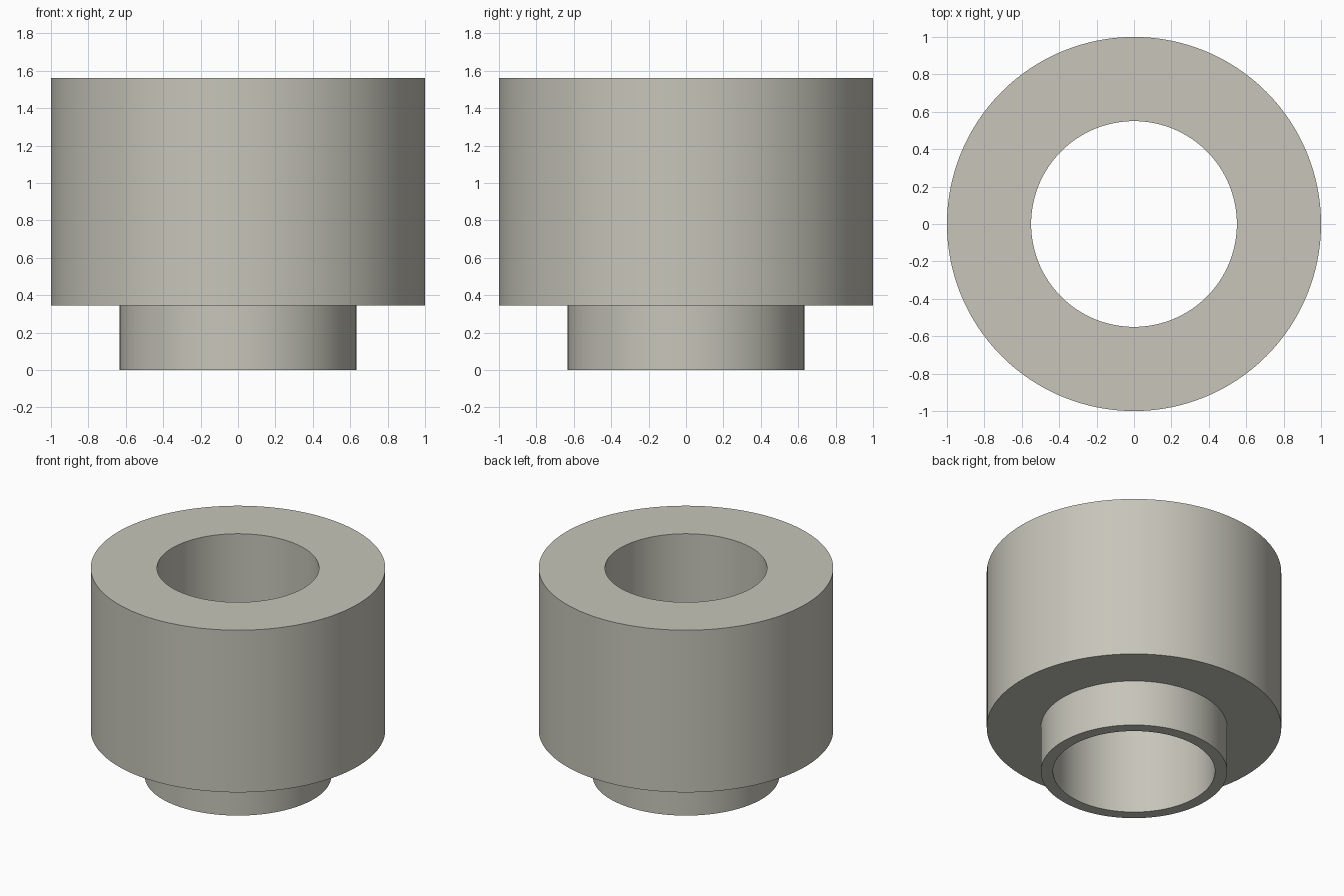
import bpy
import bmesh
from math import cos, sin, tau

cube = bpy.data.objects.get("Cube")
if cube:
    bpy.data.objects.remove(cube, do_unlink=True)

SEGMENTS = 128
BORE, NECK, BODY = 0.55, 0.633, 1.0
SHOULDER, TOP = 0.345, 1.56

# Warm grey material
grey = bpy.data.materials.new("warm_grey")
grey.use_nodes = True
colour = (0.57, 0.56, 0.49, 1)
grey.diffuse_color = colour
grey.node_tree.nodes["Principled BSDF"].inputs["Base Color"].default_value = colour

# Closed cross-section (radius, height): neck, shoulder, body and through bore
profile = [(BORE, 0), (NECK, 0), (NECK, SHOULDER),
           (BODY, SHOULDER), (BODY, TOP), (BORE, TOP)]

# Revolve the cross-section about z
bm = bmesh.new()
rings = [[bm.verts.new((r * cos(tau * i / SEGMENTS), r * sin(tau * i / SEGMENTS), z))
          for i in range(SEGMENTS)] for r, z in profile]
for k, ring in enumerate(rings):
    upper = rings[(k + 1) % len(rings)]
    for i in range(SEGMENTS):
        j = (i + 1) % SEGMENTS
        bm.faces.new((ring[i], ring[j], upper[j], upper[i]))
bmesh.ops.recalc_face_normals(bm, faces=bm.faces)

mesh = bpy.data.meshes.new("stepped_bushing")
bm.to_mesh(mesh)
bm.free()
mesh.materials.append(grey)

bushing = bpy.data.objects.new("stepped_bushing", mesh)
bpy.context.collection.objects.link(bushing)

# Smooth the walls, keep the rims sharp
bpy.ops.object.select_all(action='DESELECT')
bushing.select_set(True)
bpy.context.view_layer.objects.active = bushing
bpy.ops.object.shade_smooth_by_angle()
